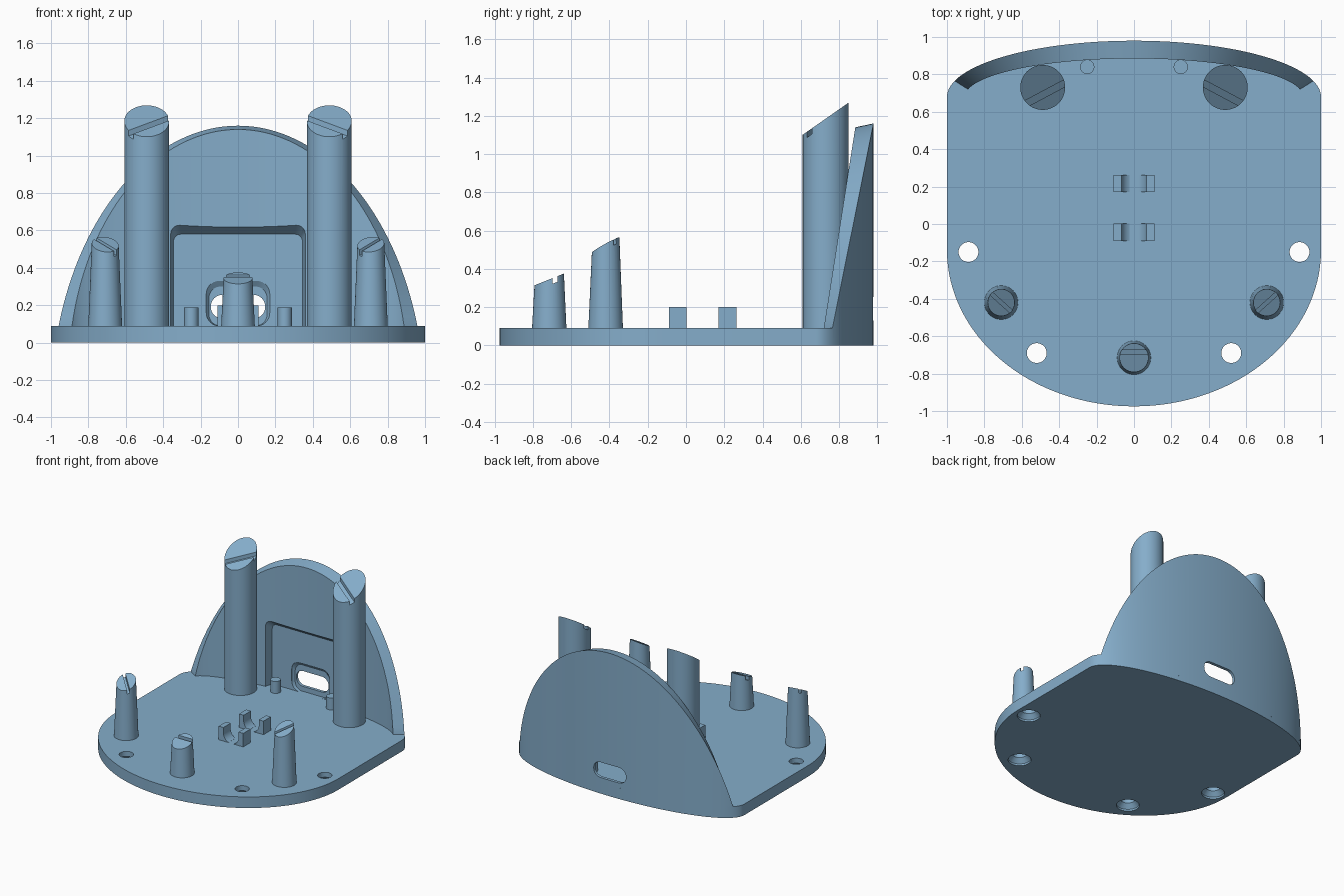
import bpy, bmesh, math
from math import sin, cos, pi, radians

if "Cube" in bpy.data.objects:
    bpy.data.objects.remove(bpy.data.objects["Cube"])

blue = bpy.data.materials.new("pale blue")
blue.diffuse_color = (0.235, 0.42, 0.595, 1)
blue.use_nodes = True
blue.node_tree.nodes["Principled BSDF"].inputs["Base Color"].default_value = blue.diffuse_color


def loft(name, rings):
    """Closed solid through matching rings of points."""
    bm = bmesh.new()
    vs = [[bm.verts.new(p) for p in r] for r in rings]
    n = len(rings[0])
    bm.faces.new(vs[0])
    bm.faces.new(vs[-1])
    for a, b in zip(vs, vs[1:]):
        for i in range(n):
            j = (i + 1) % n
            bm.faces.new((a[i], a[j], b[j], b[i]))
    bmesh.ops.recalc_face_normals(bm, faces=bm.faces)
    me = bpy.data.meshes.new(name)
    bm.to_mesh(me)
    bm.free()
    ob = bpy.data.objects.new(name, me)
    me.materials.append(blue)
    bpy.context.collection.objects.link(ob)
    return ob


def activate(ob):
    bpy.ops.object.select_all(action='DESELECT')
    ob.select_set(True)
    bpy.context.view_layer.objects.active = ob


def cut(ob, cutter):
    m = ob.modifiers.new("cut", 'BOOLEAN')
    m.operation, m.solver, m.object = 'DIFFERENCE', 'EXACT', cutter
    activate(ob)
    bpy.ops.object.modifier_apply(modifier=m.name)
    bpy.data.objects.remove(cutter)


def smooth(ob):
    activate(ob)
    bpy.ops.object.shade_smooth_by_angle(angle=radians(30))


def circle(x, y, z, r, n=48):
    return [(x + r * cos(2 * pi * i / n), y + r * sin(2 * pi * i / n), z) for i in range(n)]


def rounded_rect(hw, z0, z1, r, y):
    """Rounded rectangle ring facing along y."""
    pts = []
    for cx, cz, a0 in ((hw - r, z1 - r, 0), (r - hw, z1 - r, 90),
                       (r - hw, z0 + r, 180), (hw - r, z0 + r, 270)):
        for k in range(9):
            a = radians(a0 + k * 90 / 8)
            pts.append((cx + r * cos(a), y, cz + r * sin(a)))
    return pts


# Base plate: elliptical front and back joined by straight sides
T = 0.09
outline = [(cos(pi * i / 64), 0.68 + 0.30 * sin(pi * i / 64)) for i in range(65)]
outline += [(-cos(pi * i / 64), -0.14 - 0.835 * sin(pi * i / 64)) for i in range(65)]
plate = loft("base_plate", [[(x, y, z) for x, y in outline] for z in (0, T)])
# Countersunk screw holes
for x, y in ((0.885, -0.15), (0.52, -0.69)):
    for s in (-1, 1):
        cut(plate, loft("hole_cutter", [circle(s * x, y, z, r) for z, r in
                                        ((-0.01, 0.085), (0.015, 0.085), (0.05, 0.053), (0.2, 0.053))]))
smooth(plate)

# Curved back wall, its rim falling towards both sides
N = 72
sections = []
for i in range(N + 1):
    t = i / N
    a = radians(16.5 + 147 * t)
    b = radians(11.2 + 157.6 * t)
    xo, yo = cos(a), 0.68 + 0.30 * sin(a)
    xi, yi = 0.905 * cos(b), 0.68 + 0.205 * sin(b)
    ho = T + (yo - 0.765) / 0.215 * 1.07
    hi = T + (yi - 0.72) / 0.165 * 1.05
    sections.append([(xo, yo, 0.04), (xo, yo, ho), (xi, yi, hi), (xi, yi, 0.04)])
wall = loft("back_wall", sections)
# Inner pocket, tapered recess and slot
cut(wall, loft("pocket_cutter", [rounded_rect(0.36, 0.0, 0.63, 0.05, 0.6),
                                 rounded_rect(0.36, 0.0, 0.63, 0.05, 0.87),
                                 rounded_rect(0.345, 0.0, 0.58, 0.04, 0.932)]))
cut(wall, loft("recess_cutter", [rounded_rect(0.17, T, 0.33, 0.07, 0.9),
                                 rounded_rect(0.17, T, 0.33, 0.07, 0.935),
                                 rounded_rect(0.155, T, 0.30, 0.06, 0.955)]))
cut(wall, loft("slot_cutter", [rounded_rect(0.145, 0.13, 0.255, 0.06, 0.8),
                               rounded_rect(0.145, 0.13, 0.255, 0.06, 1.1)]))
smooth(wall)


def post(name, x, y, r0, r1, h, sx, sy, ang, off, width, depth):
    """Round post with a sloping top and a groove across it."""
    def top(px, py):
        return h + sx * (px - x) + sy * (py - y)
    upper = [(px, py, top(px, py)) for px, py, _ in circle(x, y, 0, r1)]
    ob = loft(name, [circle(x, y, 0.05, r0), upper])
    dx, dy = cos(ang), sin(ang)
    nx, ny = -dy, dx
    corners = [(x + dx * u + nx * (off + v), y + dy * u + ny * (off + v))
               for u, v in ((-.2, -width / 2), (.2, -width / 2), (.2, width / 2), (-.2, width / 2))]
    cut(ob, loft("groove_cutter", [[(px, py, top(px, py) - depth) for px, py in corners],
                                   [(px, py, 2) for px, py in corners]]))
    smooth(ob)


# Posts, mirrored left and right, plus the single front one
for s, side in ((-1, "left"), (1, "right")):
    post("tall_post_" + side, s * 0.488, 0.73, 0.12, 0.12, 1.185, 0, 0.7,
         -s * radians(28), -0.035, 0.035, 0.03)
    post("short_post_" + side, s * 0.71, -0.42, 0.092, 0.072, 0.525, s * 0.1, 0.55,
         s * radians(42), 0.0, 0.02, 0.03)
    smooth(loft("locating_pin_" + side, [circle(s * 0.25, 0.84, z, 0.038, 32) for z in (0.05, 0.187)]))
post("front_post", 0, -0.715, 0.092, 0.077, 0.345, 0, 0.4, 0, 0.03, 0.025, 0.03)

# Cradle clips: pairs of arms with a round channel between
for y0, row in ((-0.09, "front"), (0.17, "rear")):
    for s, side in ((-1, "left"), (1, "right")):
        arc = [(0.068 * cos(radians(a)), 0.155 - 0.068 * sin(radians(a))) for a in range(0, 71, 7)]
        prof = [(0.11, 0.07), (0.11, 0.20), (0.068, 0.20)] + arc + [(0.023, 0.07)]
        smooth(loft(f"cradle_{row}_{side}", [[(s * x, y, z) for x, z in prof] for y in (y0, y0 + 0.093)]))
